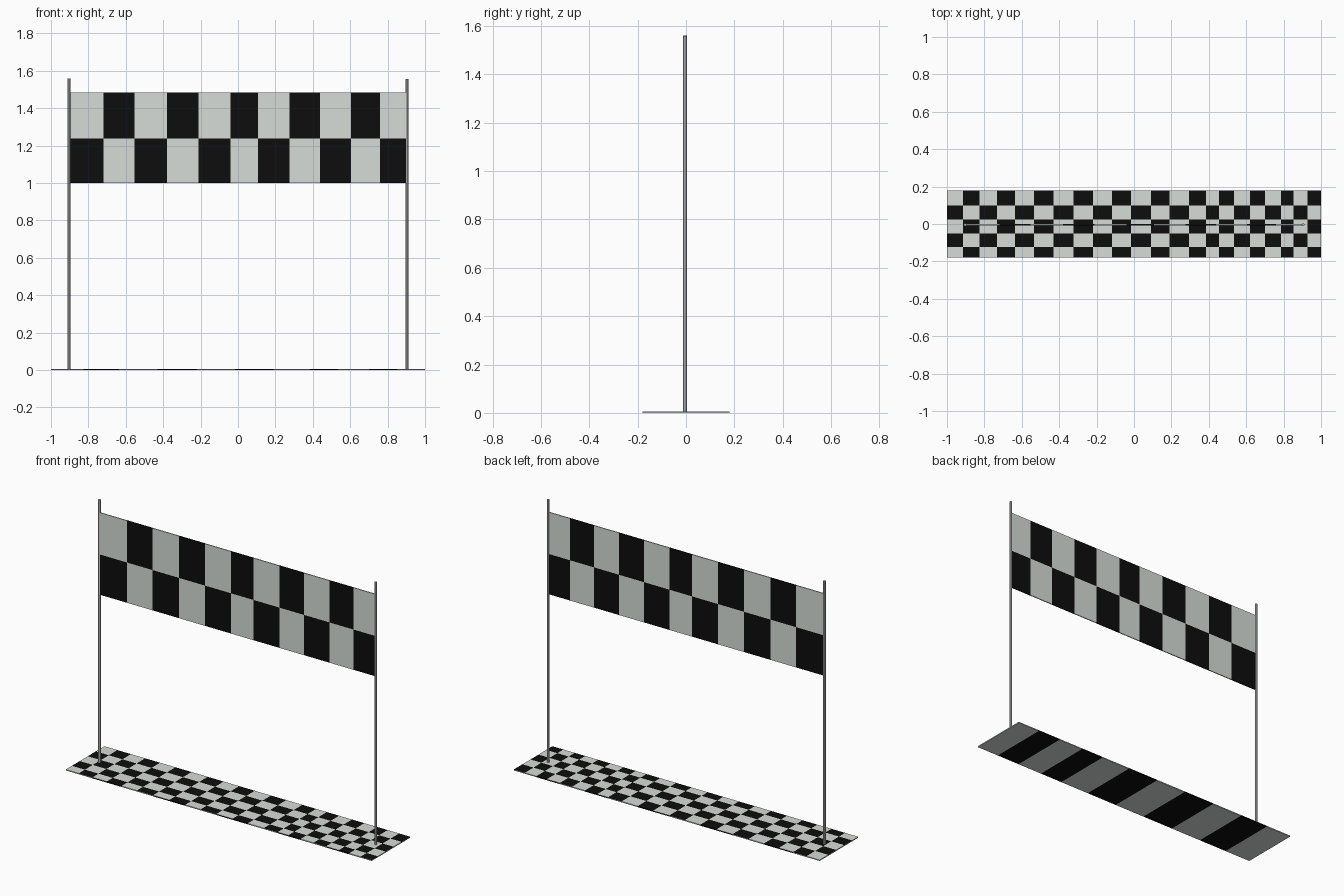
import bpy, bmesh
from mathutils import Matrix, Vector

if "Cube" in bpy.data.objects:
    bpy.data.objects.remove(bpy.data.objects["Cube"])


def material(name, rgb):
    m = bpy.data.materials.new(name)
    m.diffuse_color = (*rgb, 1)
    m.use_nodes = True
    m.node_tree.nodes["Principled BSDF"].inputs["Base Color"].default_value = m.diffuse_color
    return m


WHITE = material("white_check", (0.68, 0.72, 0.69))
BLACK = material("black_check", (0.004, 0.004, 0.004))
STEEL = material("pole_grey", (0.62, 0.62, 0.62))


def cell(cuts, value):
    return sum(value > c for c in cuts[1:-1])


def checker_slab(name, us, vs, thick, is_black, place):
    """Thin slab cut into a grid; is_black(column, row, normal) picks the colour."""
    bm = bmesh.new()
    grid = [[bm.verts.new((u, v, 0)) for v in vs] for u in us]
    for i in range(len(us) - 1):
        for j in range(len(vs) - 1):
            bm.faces.new((grid[i][j], grid[i + 1][j], grid[i + 1][j + 1], grid[i][j + 1]))
    ext = bmesh.ops.extrude_face_region(bm, geom=bm.faces[:], use_keep_orig=True)
    top = [g for g in ext["geom"] if isinstance(g, bmesh.types.BMVert)]
    bmesh.ops.translate(bm, verts=top, vec=Vector((0, 0, thick)))
    bmesh.ops.recalc_face_normals(bm, faces=bm.faces[:])
    for f in bm.faces:
        c = f.calc_center_median()
        f.material_index = int(is_black(cell(us, c.x), cell(vs, c.y), f.normal))
    bm.transform(place)
    me = bpy.data.meshes.new(name)
    bm.to_mesh(me)
    bm.free()
    me.materials.append(WHITE)
    me.materials.append(BLACK)
    ob = bpy.data.objects.new(name, me)
    bpy.context.collection.objects.link(ob)
    return ob


# Ground strip: fine checks on top, broad stripes on the sides and underside
mat_x = [-1, -.915, -.826, -.733, -.636, -.535, -.43, -.324, -.22, -.118, -.016, .09,
         .19, .295, .385, .455, .535, .62, .70, .785, .853, .928, 1]
mat_y = [-.18, -.123, -.05, .025, .10, .18]
checker_slab("ground_strip", mat_x, mat_y, 0.006,
             lambda i, j, n: (i + j) % 2 if n.z > 0.5 else (i // 2) % 2,
             Matrix.Identity(4))

# Hanging banner: two rows of checks showing on both faces
ban_x = [-.90, -.72, -.553, -.38, -.21, -.04, .107, .275, .438, .604, .76, .90]
ban_z = [1.0, 1.238, 1.485]
checker_slab("banner", ban_x, ban_z, 0.006,
             lambda i, j, n: (i + j) % 2 == 0,
             Matrix.Translation((0, -0.001, 0)) @ Matrix.Rotation(1.5707963, 4, "X"))

# Poles at both ends
for side, x, h in (("left", -.903, 1.56), ("right", .904, 1.557)):
    bpy.ops.mesh.primitive_cylinder_add(vertices=8, radius=0.0075, depth=h,
                                        location=(x, -0.004, h / 2))
    pole = bpy.context.object
    pole.name = side + "_pole"
    pole.data.materials.append(STEEL)
    bpy.ops.object.shade_smooth_by_angle()
